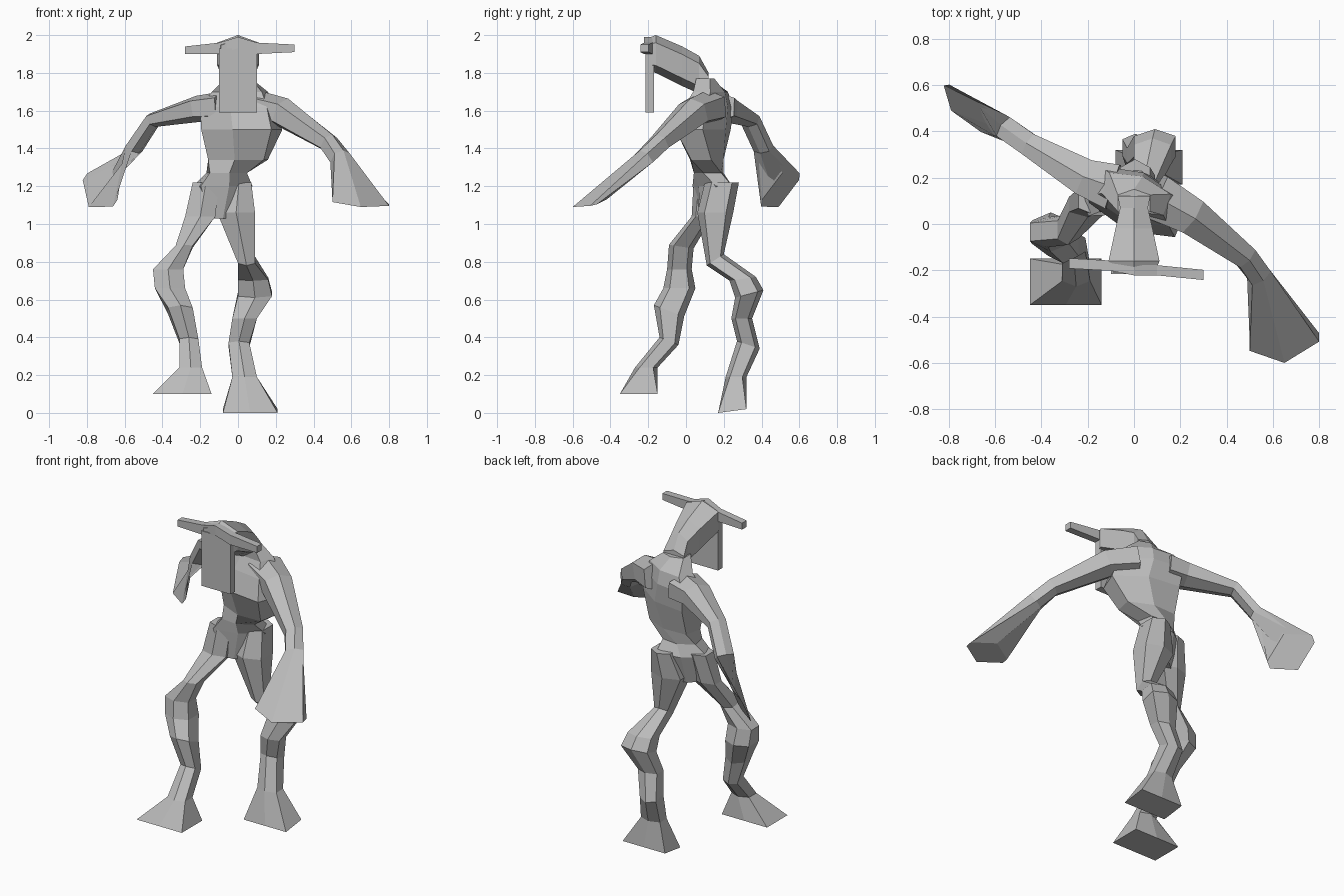
import bpy
import bmesh
from mathutils import Vector

cube = bpy.data.objects.get("Cube")
if cube:
    bpy.data.objects.remove(cube, do_unlink=True)

# One plain grey for the whole figure
grey = bpy.data.materials.new("plain grey")
grey.use_nodes = True
colour = (0.5, 0.5, 0.5, 1)
grey.diffuse_color = colour
grey.node_tree.nodes["Principled BSDF"].inputs["Base Color"].default_value = colour


def finish(bm, name):
    bmesh.ops.recalc_face_normals(bm, faces=bm.faces)
    mesh = bpy.data.meshes.new(name)
    bm.to_mesh(mesh)
    bm.free()
    mesh.materials.append(grey)
    obj = bpy.data.objects.new(name, mesh)
    bpy.context.collection.objects.link(obj)
    return obj


def ring(centre, u, v, corner=0.6):
    """Six-sided section: corner 1 makes it a rectangle, near 0 a diamond."""
    c, u, v = Vector(centre), Vector(u), Vector(v)
    section = [(-1, -corner), (0, -1), (1, -corner),
               (1, corner), (0, 1), (-1, corner)]
    return [c + u * a + v * b for a, b in section]


def loft(name, rings):
    """Skin a run of sections and cap both ends."""
    bm = bmesh.new()
    loops = [[bm.verts.new(p) for p in r] for r in rings]
    for lower, upper in zip(loops, loops[1:]):
        for i in range(len(lower)):
            j = (i + 1) % len(lower)
            bm.faces.new((lower[i], lower[j], upper[j], upper[i]))
    bm.faces.new(loops[0])
    bm.faces.new(loops[-1])
    return finish(bm, name)


def level_ring(x0, x1, y0, y1, z, tilt=0, corner=0.6):
    """Section filling a box in plan, sizes in hundredths."""
    return ring(Vector(((x0 + x1) / 2, (y0 + y1) / 2, z)) / 100,
                ((x1 - x0) / 200, 0, 0),
                (0, (y1 - y0) / 200, tilt / 100), corner)


def turned_ring(x, y, z, wide, deep, yaw):
    """Level section turned about z; yaw is the sideways slope."""
    u = Vector((1, yaw, 0)).normalized()
    v = Vector((-u.y, u.x, 0))
    return ring(Vector((x, y, z)) / 100, u * wide / 100, v * deep / 100)


def limb_rings(rows):
    """Sections square to a path of x, y, z, width, height."""
    points = [Vector(r[:3]) / 100 for r in rows]
    rings = []
    for i, row in enumerate(rows):
        along = points[min(i + 1, len(rows) - 1)] - points[max(i - 1, 0)]
        along.normalize()
        u = Vector((0, 0, 1)).cross(along).normalized()
        v = along.cross(u)
        rings.append(ring(points[i], u * row[3] / 100, v * row[4] / 100))
    return rings


# Torso: hips and shoulders twist opposite ways
loft("torso", [turned_ring(*r) for r in (
    (-10, 12, 103, 6, 5, 0.45),
    (-8, 14, 120, 15, 8, 0.45),
    (-6, 12, 127, 10, 8, 0.2),
    (0, 11, 134, 15, 9, -0.2),
    (2, 9, 150, 20, 13, -0.4),
    (0, 12, 162, 19, 11, -0.4),
    (1, 13, 170, 14, 8, -0.35),
    (0, 9, 177, 7, 6, 0))])

# Legs: each flares into a square hoof
loft("left_leg", [level_ring(*r) for r in (
    (-6, 7, 10, 28, 122),
    (-11, 9, 6, 25, 106),
    (0, 9, 11, 20, 81, 3),
    (0, 16, 23, 37, 71, 1),
    (0, 18, 26, 41, 63, 2),
    (-3, 10, 24, 35, 50),
    (-5, 6, 27, 39, 36, -2),
    (-3, 10, 21, 32, 19),
    (-8, 21, 17, 32, 1, 1, 1))])

loft("right_leg", [level_ring(*r) for r in (
    (-24, -10, 4, 18, 122),
    (-28, -12, 3, 14, 104),
    (-33, -24, -9, 4, 88, -1),
    (-45, -29, -10, 3, 76),
    (-44, -28, -12, 5, 66),
    (-37, -24, -17, -1, 54, -3),
    (-31, -21, -14, -4, 38, -2),
    (-31, -19, -27, -15, 24),
    (-45, -14, -35, -15, 10, 0, 1))])

# Arms: each spreads into a mitten-like hand
left_hand = ring((0.65, -0.51, 1.11), (0.15, 0.02, -0.01),
                 (0, -0.09, -0.02), 0.2)
loft("left_arm", limb_rings((
    (9, 12, 162, 10, 9),
    (24, 4, 159, 8, 8),
    (48, -14, 143, 5, 5),
    (54, -22, 135, 5, 5))) + [left_hand])

right_hand = ring((-0.73, 0.5, 1.18), (0.08, -0.1, -0.07),
                  (0.06, 0.01, 0.09), 0.2)
loft("right_arm", limb_rings((
    (-9, 16, 162, 10, 8),
    (-21, 20, 161, 8, 7),
    (-45, 34, 155, 5, 4),
    (-55, 41, 140, 5, 4))) + [right_hand])

# Head: y, half width, underside and crown heights
loft("head", [
    ring((0, y / 100, (low + top) / 200), (wide / 100, 0, 0),
         (0, 0, (top - low) / 200))
    for y, wide, low, top in (
        (-21, 9, 181, 198), (-16, 11, 180, 200),
        (-2, 8, 173, 194), (7, 6, 169, 189), (12, 7, 170, 180))])

# Horns: one square bar running across the brow
loft("horns", [
    ring((x / 100, y / 100, z / 100), (0, 0.022, 0), (0, 0, tall / 100), 1)
    for x, y, z, tall in (
        (-28, -17, 192, 2), (-10, -18, 193, 3), (0, -20, 196, 3),
        (10, -20, 193, 3), (30, -22, 193, 2))])

# Flat face plate hanging below the brow
bm = bmesh.new()
bmesh.ops.create_cube(bm, size=1)
bmesh.ops.scale(bm, vec=(0.2, 0.045, 0.34), verts=bm.verts)
bmesh.ops.translate(bm, vec=(0, -0.193, 1.76), verts=bm.verts)
finish(bm, "face_plate")
